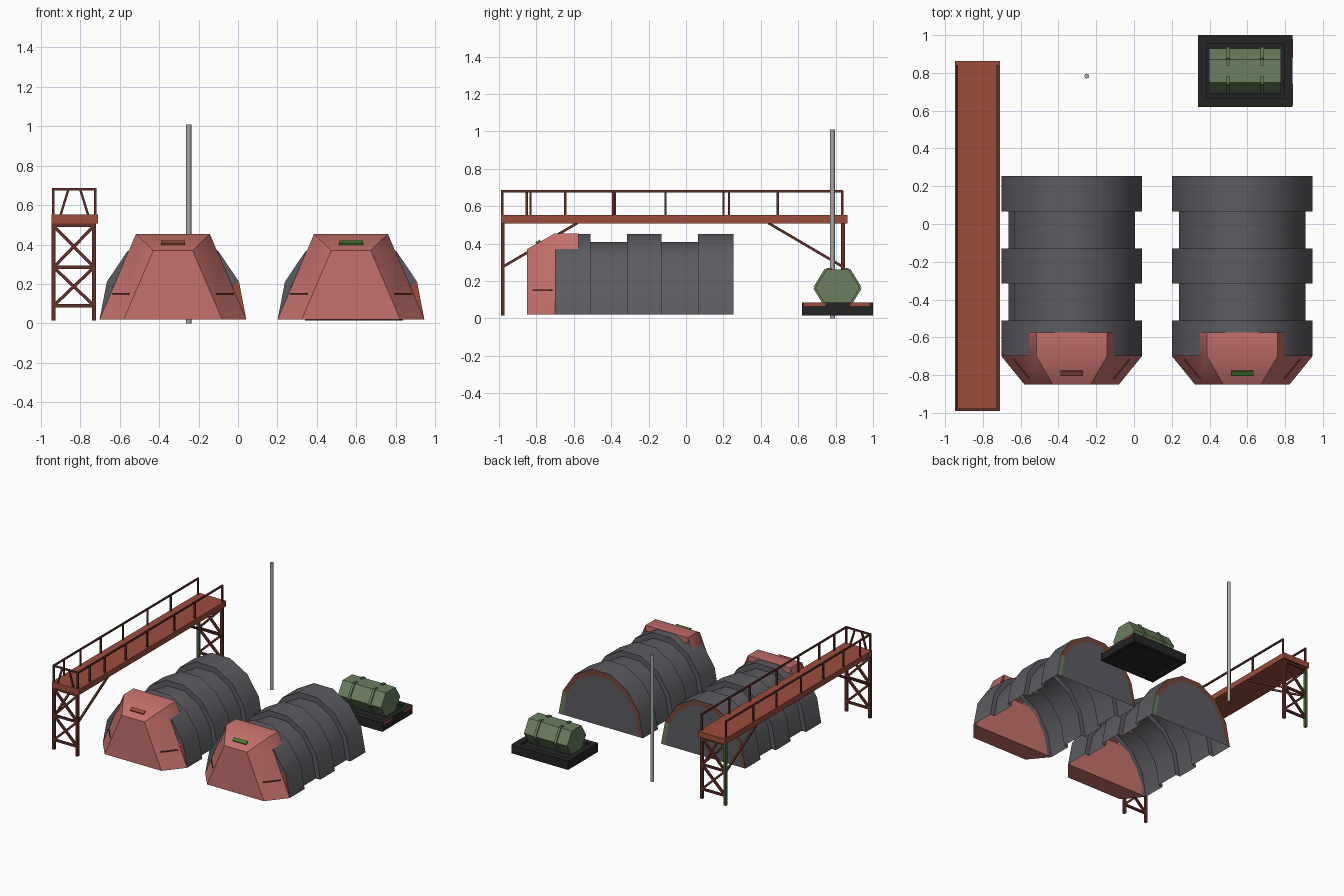
import bpy, bmesh, math
from mathutils import Vector, Matrix

if "Cube" in bpy.data.objects:
    bpy.data.objects.remove(bpy.data.objects["Cube"])


def mat(name, r, g, b):
    m = bpy.data.materials.new(name)
    m.diffuse_color = (r, g, b, 1)
    m.use_nodes = True
    m.node_tree.nodes["Principled BSDF"].inputs["Base Color"].default_value = m.diffuse_color
    return m


RED = mat("faded_red", .56, .165, .15)
GREY = mat("slate_grey", .108, .106, .12)
RUST = mat("rust", .33, .075, .046)
BROWN = mat("dark_brown", .12, .03, .022)
TRIM = mat("trim_brown", .17, .062, .046)
GREEN = mat("tank_green", .145, .21, .115)
DKGREEN = mat("moss_green", .07, .13, .05)
LAMP = mat("lamp_green", .07, .22, .025)
BLACK = mat("black_tray", .018, .018, .019)
STEEL = mat("pole_steel", .40, .41, .39)


def obj(name, bm, *mats, smooth=0):
    me = bpy.data.meshes.new(name)
    bm.to_mesh(me)
    bm.free()
    for m in mats:
        me.materials.append(m)
    if smooth:
        me.shade_smooth()
        me.set_sharp_from_angle(angle=math.radians(smooth))
    o = bpy.data.objects.new(name, me)
    bpy.context.collection.objects.link(o)
    return o


def add_box(bm, x0, x1, y0, y1, z0, z1):
    for v in bmesh.ops.create_cube(bm, size=1)["verts"]:
        v.co = (x0 + (v.co.x + .5) * (x1 - x0), y0 + (v.co.y + .5) * (y1 - y0),
                z0 + (v.co.z + .5) * (z1 - z0))


def box(name, m, *d):
    bm = bmesh.new()
    add_box(bm, *d)
    return obj(name, bm, m)


def add_bar(bm, a, b, w):
    """Square bar from a to b."""
    a, b = Vector(a), Vector(b)
    d = b - a
    q = d.to_track_quat('Z', 'Y')
    for v in bmesh.ops.create_cube(bm, size=1)["verts"]:
        v.co = (a + b) / 2 + q @ Vector((v.co.x * w, v.co.y * w, v.co.z * d.length))


def bars(name, m, segs, w=.014):
    bm = bmesh.new()
    for a, b in segs:
        add_bar(bm, a, b, w)
    return obj(name, bm, m)


# ---- ribbed arched hut: open underneath, closed at the back ----
def hut(name, cx):
    bm = bmesh.new()
    W, N = 1, .9
    steps = [(N, -.70), (W, -.70), (W, -.51), (N, -.51), (N, -.315), (W, -.315), (W, -.13),
             (N, -.13), (N, .065), (W, .065), (W, .255), (N, .255)]
    rings = []
    for s, y in steps:
        rings.append([bm.verts.new((cx + .372 * s * math.cos(math.pi * i / 7), y,
                                    .02 + .441 * s * math.sin(math.pi * i / 7))) for i in range(8)])
    for k in range(len(rings) - 1):
        for i in range(7):
            f = bm.faces.new((rings[k][i], rings[k + 1][i], rings[k + 1][i + 1], rings[k][i + 1]))
            if k == 0 and i == 0:
                f.material_index = 1
            if k == len(rings) - 2:                        # coloured rim of the back end
                f.material_index = 2 if i == 0 else 3
    bm.faces.new(rings[-1])
    bmesh.ops.recalc_face_normals(bm, faces=bm.faces)
    obj(name + "_shell", bm, GREY, RUST, GREEN, TRIM, smooth=35)


# ---- tapered porch with a flat cap reaching over the shell ----
def porch(name, cx, lamp):
    bm = bmesh.new()
    half = [(.372, -.70, .02), (.25, -.85, .02), (.10, -.85, .37), (.187, -.70, .455),
            (.187, -.575, .455), (.223, -.70, .37), (.223, -.575, .37)]
    R = [bm.verts.new((cx + x, y, z)) for x, y, z in half]
    L = [bm.verts.new((cx - x, y, z)) for x, y, z in half]
    A, B, C, D, D2, E, E2 = range(7)
    for S in (R, L):
        bm.faces.new((S[A], S[B], S[C], S[D], S[E]))       # slanted side
        bm.faces.new((S[E], S[D], S[D2], S[E2]))           # cap side
    for p, q in ((A, B), (B, C), (C, D), (D, D2), (E, A)):
        bm.faces.new((R[p], R[q], L[q], L[p]))
    bmesh.ops.recalc_face_normals(bm, faces=bm.faces)
    obj(name + "_porch", bm, RED, smooth=50)
    # back of the cap, a strip standing just above the shell
    box(name + "_cap_back", RED, cx - .187, cx + .187, -.58, -.575, .41, .4545)
    # lamp plate lying on the sloped roof
    bm = bmesh.new()
    M = Matrix.Translation((cx, -.789, .406)) @ Matrix.Rotation(math.radians(29.5), 4, 'X')
    bmesh.ops.create_cube(bm, size=1, matrix=M @ Matrix.Diagonal((.12, .028, .018, 1)))
    obj(name + "_lamp", bm, lamp)
    bars(name + "_side_slits", BROWN, [((cx + s * .305, -.715, .15), (cx + s * .222, -.818, .15))
                                       for s in (-1, 1)], .009)


for nm, cx, lamp in (("left_hut", -.33, RUST), ("right_hut", .573, LAMP)):
    hut(nm, cx)
    porch(nm, cx, lamp)

# ---- raised walkway ----
XL, XR, YF, YB = -.935, -.73, -.98, .84
box("walkway_deck", RUST, -.947, -.709, -.99, .863, .508, .553)
for nm, y in (("front", YF), ("back", YB)):
    for side, x in (("left", XL), ("right", XR)):
        m = DKGREEN if (nm, side) == ("back", "left") else BROWN
        box(f"{nm}_{side}_leg", m, x - .01, x + .01, y - .01, y + .01, .015, .51)
    segs = [((XL, y, z), (XR, y, z)) for z in (.09, .285, .498)]
    for z0, z1 in ((.09, .285), (.285, .495)):
        segs += [((XL, y, z0), (XR, y, z1)), ((XR, y, z0), (XL, y, z1))]
    bars(nm + "_tower_bracing", BROWN, segs, .016)
    d = .4 if y < 0 else -.4
    bars(nm + "_knee_braces", BROWN, [((x, y, .275), (x, y + d, .51)) for x in (XL, XR)])

# handrails, closed by a trapezoid at the front end
rail = []
for x, s in ((-.937, -1), (-.723, 1)):
    rail.append(((x, -.99, .68), (x, .84, .68)))
    for y in (-.983, -.842 + s * .01, -.645, -.385 + s * .005, -.11, .215 + s * .015, .49, .835):
        rail.append(((x, y, .55), (x, y, .68)))
rail.append(((-.937, -.983, .68), (-.723, -.983, .68)))
for s in (-1, 1):
    rail.append(((-.83 + s * .07, -.983, .55), (-.83 + s * .03, -.983, .68)))
bars("walkway_handrail", BROWN, rail, .012)

# ---- mast ----
bm = bmesh.new()
bmesh.ops.create_cone(bm, cap_ends=True, segments=8, radius1=.013, radius2=.013, depth=1.01)
bmesh.ops.translate(bm, verts=bm.verts, vec=(-.25, .783, .505))
obj("mast", bm, STEEL, smooth=60)

# ---- tray: solid middle with a raised rim above and a shallow rim below ----
bm = bmesh.new()
add_box(bm, .34, .838, .62, 1.0, .028, .068)
for z0, z1, w in ((.068, .085, .045), (.015, .028, .03)):
    for d in ((.34, .838, .62, .62 + w), (.34, .838, 1 - w, 1.0),
              (.34, .34 + w, .62 + w, 1 - w), (.838 - w, .838, .62 + w, 1 - w)):
        add_box(bm, *d, z0, z1)
obj("tank_tray", bm, BLACK)
bm = bmesh.new()
for y0, y1 in ((.63, .745), (.88, .98)):
    add_box(bm, .834, .842, y0, y1, .067, .084)
obj("tray_rust_plates", bm, RUST)

# ---- six-sided tank lying along x, with straps left open on top ----
PROF = [(.03, .097), (.06, .097), (.12, 0), (.06, -.097)]
bm = bmesh.new()
outline = PROF[1:] + [(-y, -z) for y, z in PROF[1:]]
a, b = [[bm.verts.new((x, .81 + y, .163 + z)) for y, z in outline] for x in (.397, .778)]
bm.faces.new(a)
bm.faces.new(b)
for i in range(6):
    j = (i + 1) % 6
    bm.faces.new((a[i], a[j], b[j], b[i]))
bmesh.ops.recalc_face_normals(bm, faces=bm.faces)
obj("tank", bm, GREEN)
straps = []
for x in (.498, .678):
    for s in (-1, 1):
        pts = [(x, .81 + s * y, .163 + z) for y, z in PROF]
        straps += list(zip(pts, pts[1:]))
bars("tank_straps", GREEN, straps, .019)
